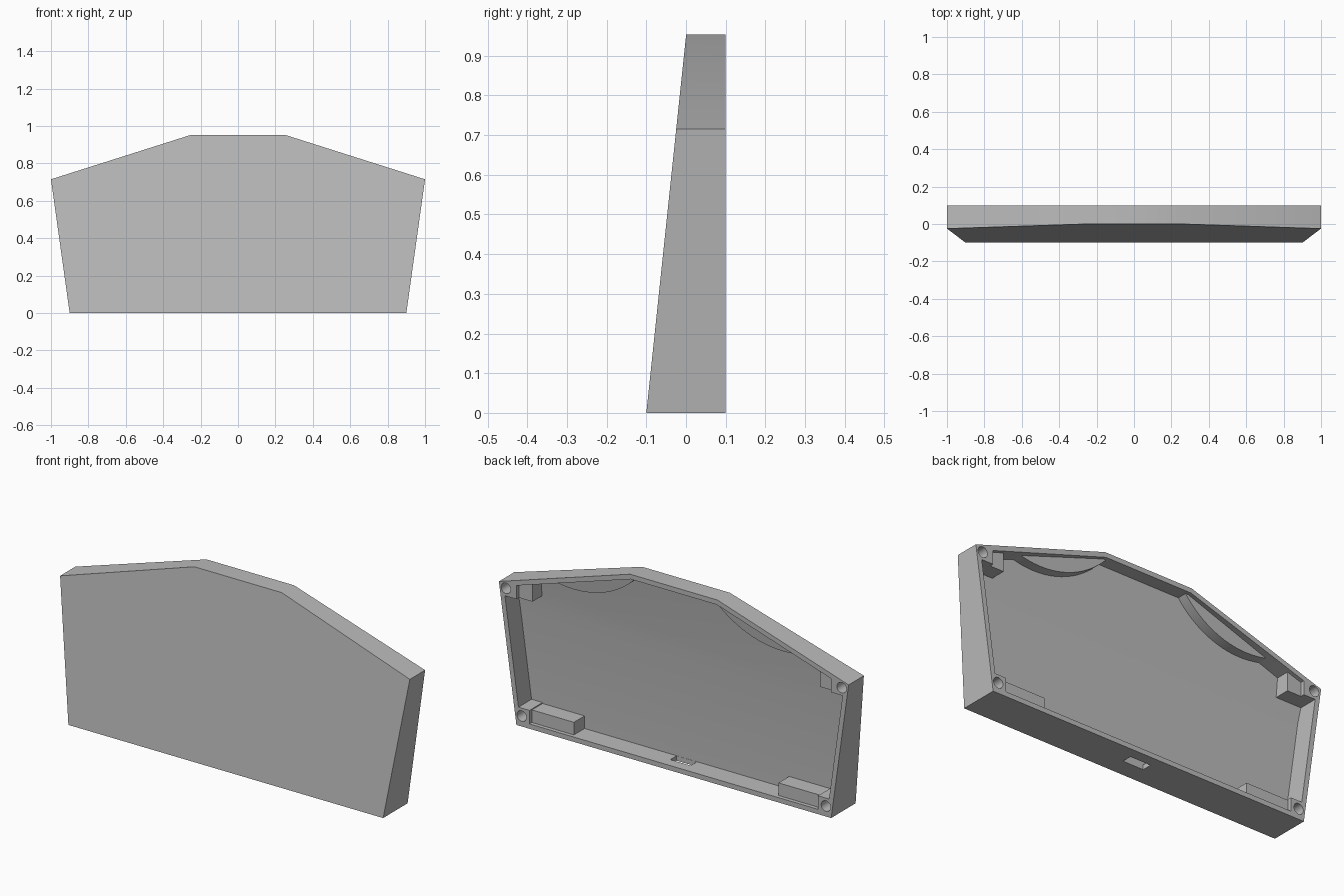
import bpy, bmesh, math
from mathutils import Vector

cube = bpy.data.objects.get("Cube")
if cube:
    bpy.data.objects.remove(cube, do_unlink=True)

BACK = 0.1       # open side of the case
WALL = 0.025     # side wall thickness
FRONT = 0.033    # front panel thickness
FLOOR = -0.007   # level of the upright inner floor

grey = bpy.data.materials.new("plain grey")
grey.use_nodes = True
grey.diffuse_color = (0.5, 0.5, 0.5, 1)
grey.node_tree.nodes["Principled BSDF"].inputs["Base Color"].default_value = (0.5, 0.5, 0.5, 1)


def slant(z):
    """Depth of the sloping front panel at height z."""
    return -0.1 + 0.1 * z / 0.95


def inset(points, dist):
    """Move every edge of a counter-clockwise outline inwards."""
    result = []
    for i, p in enumerate(points):
        p = Vector(p)
        a = (p - Vector(points[i - 1])).normalized()
        b = (Vector(points[(i + 1) % len(points)]) - p).normalized()
        na, nb = Vector((-a.y, a.x)), Vector((-b.y, b.x))
        result.append(p + (na + nb) * dist / (1 + na.dot(nb)))
    return result


def prism(name, outline, front, back, upright=None):
    """Extrude an x-z outline between two depths given as functions of height."""
    bm = bmesh.new()
    near = [bm.verts.new((x, front(z), z)) for x, z in outline]
    far = [bm.verts.new((x, back(z), z)) for x, z in outline]
    bm.faces.new(near)
    bm.faces.new(far[::-1])
    for i in range(len(near)):
        bm.faces.new((near[i - 1], near[i], far[i], far[i - 1]))
    if upright is not None:
        cut = bmesh.ops.bisect_plane(bm, geom=bm.verts[:] + bm.edges[:] + bm.faces[:],
                                     plane_co=(0, upright, 0), plane_no=(0, 1, 0),
                                     clear_inner=True)
        edges = [e for e in cut["geom_cut"] if isinstance(e, bmesh.types.BMEdge)]
        bmesh.ops.holes_fill(bm, edges=edges)
    bmesh.ops.recalc_face_normals(bm, faces=bm.faces[:])
    mesh = bpy.data.meshes.new(name)
    bm.to_mesh(mesh)
    bm.free()
    mesh.materials.append(grey)
    obj = bpy.data.objects.new(name, mesh)
    bpy.context.collection.objects.link(obj)
    return obj


def level(y):
    return lambda z: y


def rect(s, x0, x1, z0, z1):
    return [(s * x0, z0), (s * x1, z0), (s * x1, z1), (s * x0, z1)]


def circle(x, z, r, n):
    return [(x + r * math.cos(2 * math.pi * i / n), z + r * math.sin(2 * math.pi * i / n))
            for i in range(n)]


def boolean(obj, cutter, operation):
    mod = obj.modifiers.new(operation.lower(), "BOOLEAN")
    mod.object, mod.operation, mod.solver = cutter, operation, "EXACT"
    select(obj)
    bpy.ops.object.modifier_apply(modifier=mod.name)


def select(obj):
    bpy.ops.object.select_all(action="DESELECT")
    obj.select_set(True)
    bpy.context.view_layer.objects.active = obj


# Hollow outer shell with a sloping front and an open back
outline = [(-0.9, 0), (0.9, 0), (1, 0.715), (0.25, 0.953), (-0.25, 0.953), (-1, 0.715)]
inner = inset(outline, WALL)
shell = prism("case_shell", outline, slant, level(BACK))
cavity = prism("cavity_cutter", inner, lambda z: slant(z) + FRONT, level(0.3), FLOOR)
slot = prism("slot_cutter", rect(1, -0.058, 0.058, -0.1, 0.05), level(-0.006), level(0.045))
envelope = prism("envelope_cutter", inner, lambda z: slant(z) + 0.01, level(BACK))
boolean(shell, cavity, "DIFFERENCE")
boolean(shell, slot, "DIFFERENCE")
helpers = [cavity, slot, envelope]
parts = [shell]

for s, side in ((1, "left"), (-1, "right")):
    # Screw posts in the corners with blind holes
    for spot, area, hole in (("upper", (0.9, 1.1, 0.65, 0.9), (0.96, 0.69)),
                             ("lower", (0.825, 1.0, 0.01, 0.095), (0.87, 0.054))):
        post = prism(f"{spot}_{side}_screw_post", rect(s, *area), level(-0.02), level(BACK))
        boolean(post, envelope, "INTERSECT")
        drill = prism("hole_cutter", circle(s * hole[0], hole[1], 0.027, 32),
                      level(0.035), level(0.2))
        boolean(post, drill, "DIFFERENCE")
        boolean(shell, drill, "DIFFERENCE")
        helpers.append(drill)
        parts.append(post)

    # Support blocks beside the posts
    for spot, area in (("upper", (0.822, 0.9, 0.65, 0.85)),
                       ("lower", (0.585, 0.825, 0.01, 0.09))):
        block = prism(f"{spot}_{side}_block", rect(s, *area), level(-0.02), level(0.08))
        boolean(block, envelope, "INTERSECT")
        parts.append(block)

    # Raised round-edged pad under the sloping shoulder
    normal = Vector((0.302, 0.953))
    centre = Vector((0.475, 0.882)) + normal * 0.405
    pad = prism(f"{side}_shoulder_pad", circle(s * centre.x, centre.y, 0.5, 96),
                lambda z: slant(z) + 0.015, lambda z: slant(z) + FRONT + 0.05)
    boolean(pad, envelope, "INTERSECT")
    parts.append(pad)

for helper in helpers:
    bpy.data.objects.remove(helper, do_unlink=True)

# Smooth the round walls, keep the corners crisp
for part in parts:
    select(part)
    bpy.ops.object.shade_smooth_by_angle(angle=math.radians(30))
